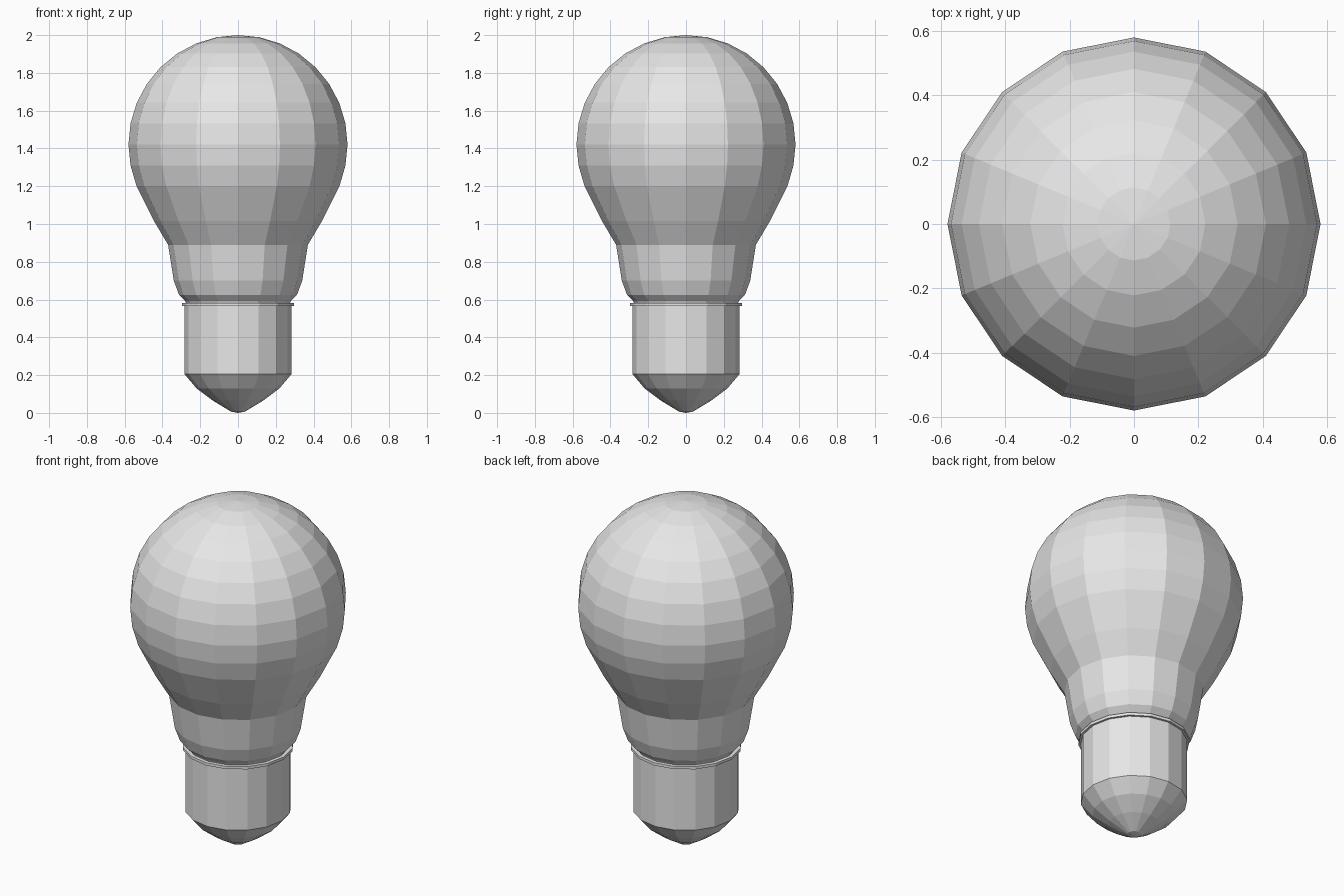
import bpy
import bmesh
from math import sin, cos, pi, radians

SIDES = 16

cube = bpy.data.objects.get("Cube")
if cube:
    bpy.data.objects.remove(cube, do_unlink=True)

grey = bpy.data.materials.new("plain_grey")
grey.use_nodes = True
colour = (0.8, 0.8, 0.8, 1)
grey.diffuse_color = colour
grey.node_tree.nodes["Principled BSDF"].inputs["Base Color"].default_value = colour


def lathe(name, profile):
    """Turn a (radius, height) profile around z into a flat-shaded part."""
    bm = bmesh.new()
    rings = []
    for r, z in profile:
        count = 1 if r == 0 else SIDES
        rings.append([bm.verts.new((r * cos(2 * pi * i / SIDES),
                                    r * sin(2 * pi * i / SIDES), z))
                      for i in range(count)])
    for a, b in zip(rings, rings[1:]):
        for i in range(SIDES):
            j = (i + 1) % SIDES
            corners = [a[i % len(a)], a[j % len(a)], b[j % len(b)], b[i % len(b)]]
            bm.faces.new(list(dict.fromkeys(corners)))
    bmesh.ops.recalc_face_normals(bm, faces=bm.faces)
    mesh = bpy.data.meshes.new(name)
    bm.to_mesh(mesh)
    bm.free()
    mesh.materials.append(grey)
    obj = bpy.data.objects.new(name, mesh)
    bpy.context.collection.objects.link(obj)
    return obj


# Glass: tapering neck below a spherical dome
neck = [(0, 0.575), (0.272, 0.575), (0.28, 0.592), (0.312, 0.624), (0.34, 0.70),
        (0.37, 0.89), (0.445, 1.016), (0.537, 1.2), (0.569, 1.31)]
dome_radius, dome_centre = 0.58, 1.42
dome = [(dome_radius * sin(radians(11.25 * k)),
         dome_centre + dome_radius * cos(radians(11.25 * k)))
        for k in range(8, 0, -1)]
lathe("glass_bulb", neck + dome + [(0, 2.0)])

# Thin collar where the glass meets the socket
lathe("collar_rim", [(0, 0.567), (0.296, 0.567), (0.296, 0.583), (0, 0.583)])

# Straight socket sleeve
lathe("socket_sleeve", [(0, 0.205), (0.283, 0.205), (0.283, 0.57), (0, 0.57)])

# Rounded contact tip at the bottom
lathe("contact_tip", [(0, 0), (0.035, 0.006), (0.135, 0.066),
                      (0.22, 0.13), (0.283, 0.205), (0, 0.205)])
